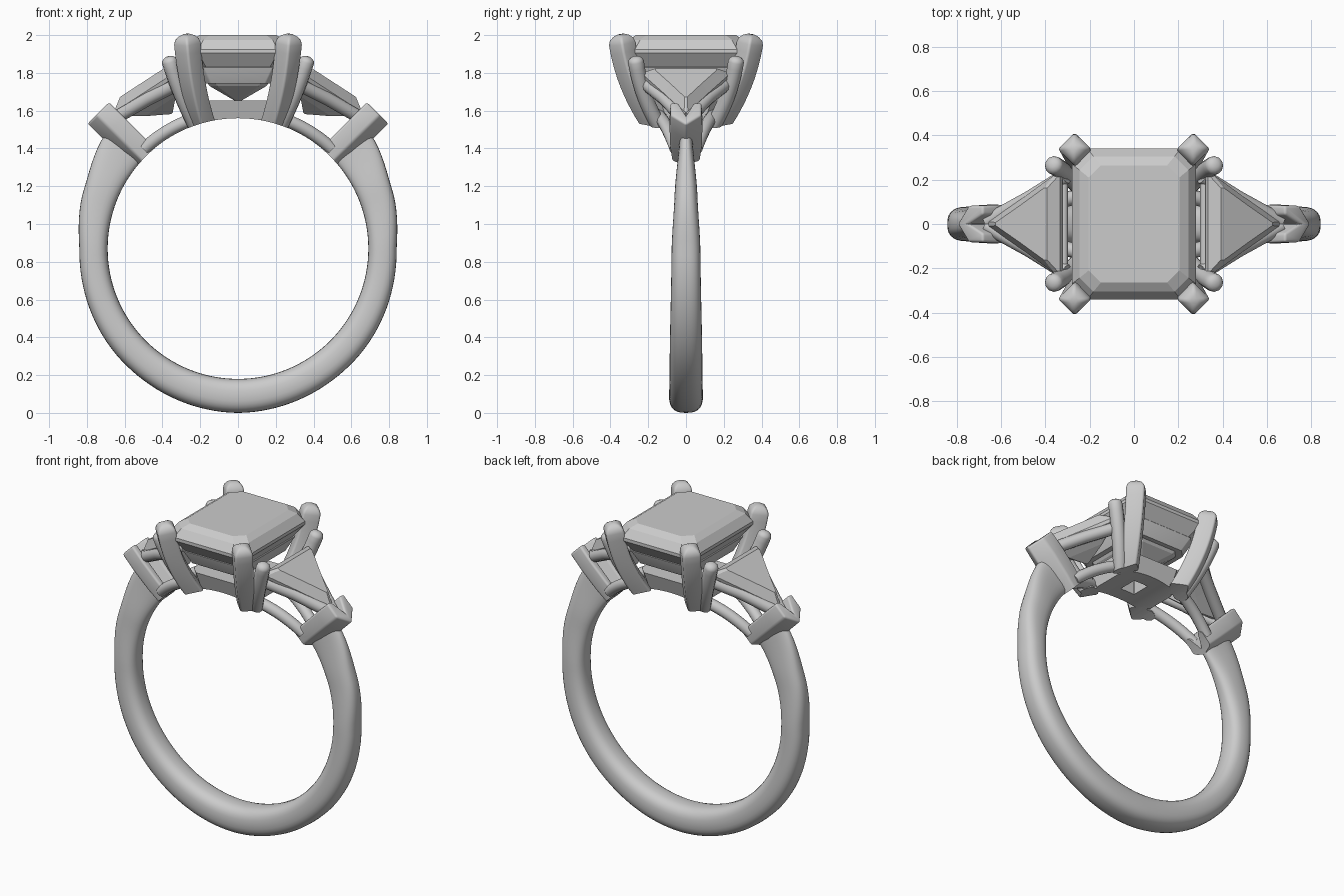
import bpy
from math import sin, cos, pi, radians, copysign
from mathutils import Vector

if "Cube" in bpy.data.objects:
    bpy.data.objects.remove(bpy.data.objects["Cube"])

CZ, R = 0.87, 0.69          # finger hole centre height and radius


def loft(name, rings, closed_caps=True):
    """Skin equal-length rings of points into a mesh object."""
    n = len(rings[0])
    verts = [tuple(p) for r in rings for p in r]
    faces = [(i * n + j, i * n + (j + 1) % n, (i + 1) * n + (j + 1) % n, (i + 1) * n + j)
             for i in range(len(rings) - 1) for j in range(n)]
    if closed_caps:
        faces += [tuple(range(n))[::-1], tuple(range((len(rings) - 1) * n, len(rings) * n))]
    me = bpy.data.meshes.new(name)
    me.from_pydata(verts, [], faces)
    ob = bpy.data.objects.new(name, me)
    bpy.context.collection.objects.link(ob)
    bpy.context.view_layer.objects.active = ob
    bpy.ops.object.select_all(action='DESELECT')
    ob.select_set(True)
    bpy.ops.object.mode_set(mode='EDIT')
    bpy.ops.mesh.select_all(action='SELECT')
    bpy.ops.mesh.normals_make_consistent(inside=False)
    bpy.ops.object.mode_set(mode='OBJECT')
    return ob


def finish(ob, bevel=0, cut=None, mirror="", smooth=35):
    """Bevel, cut, mirror, apply and shade."""
    bpy.ops.object.select_all(action='DESELECT')
    ob.select_set(True)
    bpy.context.view_layer.objects.active = ob
    if bevel:
        m = ob.modifiers.new("Bevel", 'BEVEL')
        m.width, m.segments, m.limit_method = bevel, 3, 'ANGLE'
    for c in cut or []:
        m = ob.modifiers.new("Cut", 'BOOLEAN')
        m.object, m.operation, m.solver = c, 'DIFFERENCE', 'EXACT'
    if mirror:
        m = ob.modifiers.new("Mirror", 'MIRROR')
        m.use_axis = ("x" in mirror, "y" in mirror, False)
        m.use_mirror_merge = False
    for m in list(ob.modifiers):
        bpy.ops.object.modifier_apply(modifier=m.name)
    if smooth:
        bpy.ops.object.shade_smooth_by_angle(angle=radians(smooth))
    return ob


def bezier(a, b, c, n=12):
    a, b, c = Vector(a), Vector(b), Vector(c)
    return [a * (1 - t) ** 2 + b * 2 * t * (1 - t) + c * t * t for t in [i / n for i in range(n + 1)]]


def sweep(name, pts, r0, r1, sides=12, ref=(1, 0, 0), dome=False):
    """Tapered tube along points."""
    pts = [Vector(p) for p in pts]
    n = len(pts)
    rad = [r0 + (r1 - r0) * i / (n - 1) for i in range(n)]
    if dome:
        d = (pts[-1] - pts[-2]).normalized()
        end = pts[-1].copy()
        for a in (25, 50, 72):
            pts.append(end + d * r1 * 0.7 * sin(radians(a)))
            rad.append(r1 * cos(radians(a)))
    rings = []
    for i, p in enumerate(pts):
        t = (pts[min(i + 1, len(pts) - 1)] - pts[max(i - 1, 0)]).normalized()
        u = Vector(ref) - t * t.dot(Vector(ref))
        u.normalize()
        v = t.cross(u)
        rings.append([p + (u * cos(2 * pi * k / sides) + v * sin(2 * pi * k / sides)) * rad[i]
                      for k in range(sides)])
    return loft(name, rings)


def octagon(hx, hy, c, z):
    return [(hx, -hy + c, z), (hx, hy - c, z), (hx - c, hy, z), (-hx + c, hy, z),
            (-hx, hy - c, z), (-hx, -hy + c, z), (-hx + c, -hy, z), (hx - c, -hy, z)]


def lerp_table(table, x):
    for (x0, *a), (x1, *b) in zip(table, table[1:]):
        if x <= x1:
            f = (x - x0) / (x1 - x0)
            f = f * f * (3 - 2 * f) * 0.5 + f * 0.5
            return [p + (q - p) * f for p, q in zip(a, b)]
    return table[-1][1:]


# Cutter for the finger hole
bpy.ops.mesh.primitive_cylinder_add(vertices=160, radius=R, depth=2, location=(0, 0, CZ),
                                    rotation=(pi / 2, 0, 0))
finger = bpy.context.object
finger.name = "finger_cutter"
finger.hide_render = True

# Band: (angle from bottom, thickness, half width)
shape = [(0, .18, .09), (45, .166, .086), (90, .15, .076), (112, .185, .06), (132, .24, .036)]
rings = []
for i in range(97):
    a = -131 + 262 * i / 96
    th, w = lerp_table(shape, abs(a))
    ring = []
    for k in range(28):
        c, s = cos(2 * pi * k / 28), sin(2 * pi * k / 28)
        y = w * copysign(abs(c) ** .75, c)
        r = R + th / 2 + th / 2 * copysign(abs(s) ** .8, s)
        ring.append((r * sin(radians(a)), y, CZ - r * cos(radians(a))))
    rings.append(ring)
finish(loft("band", rings))

# V-shaped shoulder blocks holding the side stone tips
q = 0.5 ** 0.5
rings = []
for r, apex, w in ((.66, .055, .07), (.78, .085, .083), (.92, .1, .087), (1.03, .1, .082)):
    sec = [(apex, 0), (.03, w), (-.065, w), (-.065, .042), (.03, 0), (-.065, -.042), (-.065, -w), (.03, -w)]
    rings.append([((r + t) * q, y, CZ + (r - t) * q) for t, y in sec])
finish(loft("shoulder_block", rings), bevel=.012, cut=[finger], mirror="x")

# Centre stone, step cut
levels = [(.205, .265, .055, 2.0), (.245, .305, .062, 1.975), (.28, .34, .07, 1.925), (.28, .34, .07, 1.905),
          (.225, .285, .056, 1.83), (.15, .21, .04, 1.73), (.012, .08, .008, 1.65)]
finish(loft("centre_stone", [octagon(*l) for l in levels]), smooth=0)

# Side stones, tilted triangles
th = radians(33)
U, N, P = Vector((cos(th), 0, -sin(th))), Vector((sin(th), 0, cos(th))), Vector((.33, 0, 1.795))


def triangle(scale, h, shift=0.0):
    c = .13
    flat = [(0, -.2), (.37, -.012), (.37, .012), (0, .2), (0, .225), (-.0, -.225)]
    flat = [(0, -.225), (.025, -.225), (.2, -.118), (.385, -.01), (.385, .01), (.2, .118), (.025, .225), (0, .225)]
    return [P + U * (c + shift + (u - c) * scale) + Vector((0, y * scale, 0)) + N * h for u, y in flat]


finish(loft("side_stone", [triangle(.72, .058), triangle(1, .008), triangle(1, -.012),
                           triangle(.5, -.1), triangle(.03, -.165)]), mirror="x", smooth=0)

# Centre stone prongs, squared and curved
finish(sweep("main_prong", bezier((.165, .135, 1.48), (.248, .30, 1.7), (.268, .338, 1.955)),
             .068, .076, sides=4, dome=True), bevel=.02, cut=[finger], mirror="xy")

# Side stone prongs, round
finish(sweep("side_prong", bezier((.205, .12, 1.48), (.30, .235, 1.66), (.362, .265, 1.86)),
             .04, .042, dome=True), cut=[finger], mirror="xy")

# Rails under the side stones
finish(sweep("side_rail", [(.31, .215, 1.745), (.47, .115, 1.665), (.66, .01, 1.555)],
             .036, .036, ref=(0, 0, 1)), mirror="xy")
finish(sweep("cross_rail", [(.318, -.24, 1.74), (.318, .24, 1.74)], .02, .02), mirror="x")

# Lower arches from the shoulders to the prong feet
arch = []
for i in range(13):
    f = i / 12
    a = radians(14 + 29 * f)
    arch.append((.725 * sin(a), .145 - .09 * f, CZ + .725 * cos(a)))
finish(sweep("lower_arch", arch, .034, .034, ref=(0, 1, 0)), cut=[finger], mirror="xy")


def frame(name, outer0, outer1, wall):
    """Open octagonal collar, from bottom to top."""
    def inset(o):
        return (o[0] - wall, o[1] - wall, o[2] * .7, o[3])
    rs = [octagon(*o) for o in (outer0, outer1, inset(outer1), inset(outer0), outer0)]
    return loft(name, rs, closed_caps=False)


# Collar below the centre stone
finish(frame("upper_collar", (.195, .25, .05, 1.745), (.235, .29, .05, 1.83), .045), bevel=.006, mirror="")

# Base plate with a small window, curved to the finger
window = loft("window_cutter", [octagon(.05, .06, .005, 1.4), octagon(.05, .06, .005, 1.8)])
window.hide_render = True
finish(loft("base_plate", [octagon(.19, .13, .05, 1.48), octagon(.215, .185, .05, 1.655)]),
       cut=[finger, window])

for c in (finger, window):
    bpy.data.objects.remove(c)
